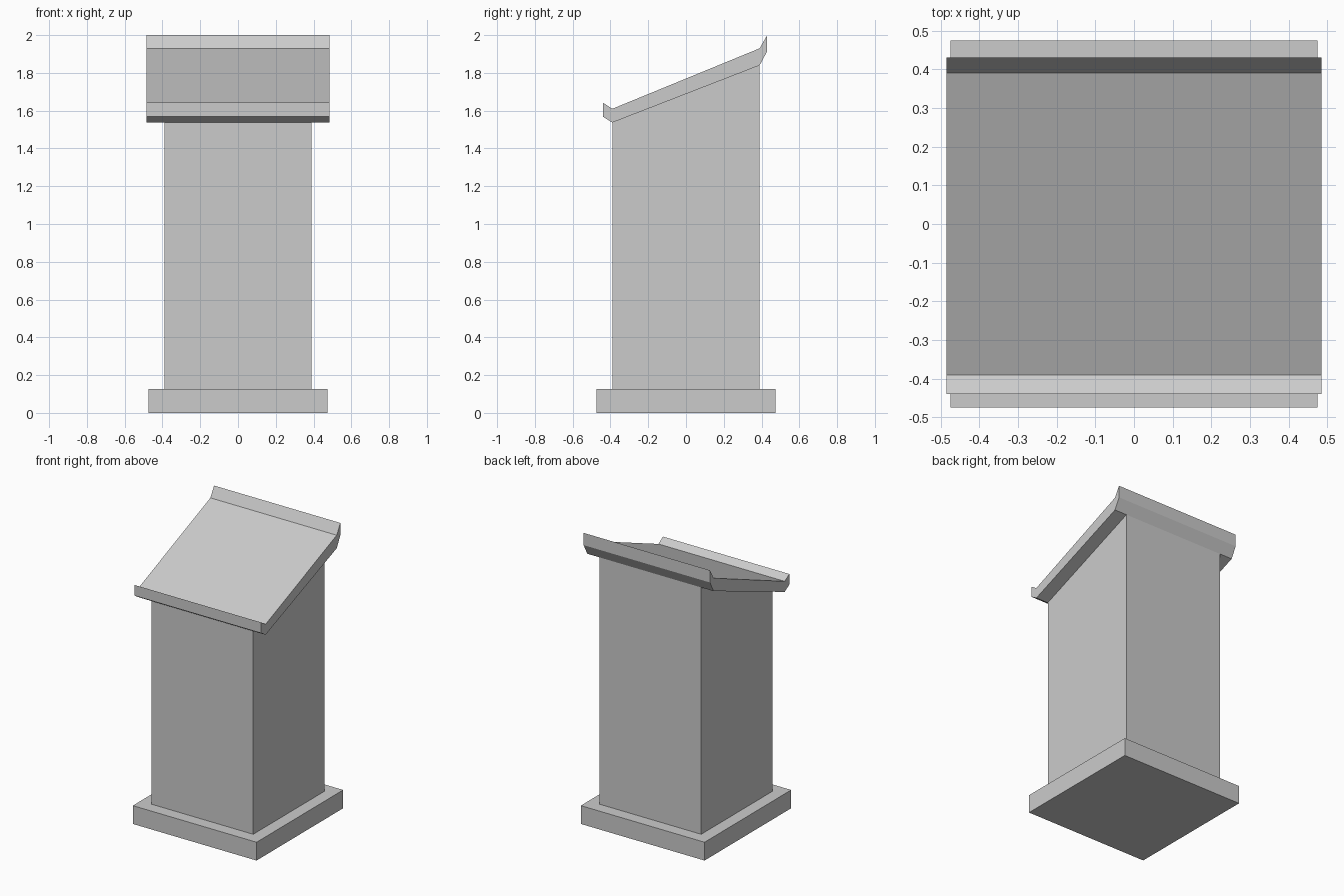
import bpy

cube = bpy.data.objects.get("Cube")
if cube:
    bpy.data.objects.remove(cube, do_unlink=True)

# Single plain grey material
grey = bpy.data.materials.new("plain_grey")
grey.use_nodes = True
color = (0.6, 0.6, 0.6, 1)
grey.diffuse_color = color
grey.node_tree.nodes["Principled BSDF"].inputs["Base Color"].default_value = color


def extrude_profile(name, profile, half_width):
    """Closed prism from a side profile of (y, z) points, listed clockwise."""
    n = len(profile)
    verts = [(x, y, z) for x in (-half_width, half_width) for y, z in profile]
    faces = [tuple(range(n)), tuple(reversed(range(n, 2 * n)))]
    for i in range(n):
        j = (i + 1) % n
        faces.append((j, i, i + n, j + n))
    mesh = bpy.data.meshes.new(name)
    mesh.from_pydata(verts, [], faces)
    mesh.materials.append(grey)
    mesh.update()
    obj = bpy.data.objects.new(name, mesh)
    bpy.context.collection.objects.link(obj)
    return obj


BASE, COLUMN, DESK = 0.475, 0.39, 0.485
BASE_TOP = 0.127

# Square plinth
extrude_profile("base", [(-BASE, 0), (-BASE, BASE_TOP),
                         (BASE, BASE_TOP), (BASE, 0)], BASE)

# Square column cut to the slope of the desk
extrude_profile("column", [(-COLUMN, BASE_TOP), (-COLUMN, 1.537),
                           (COLUMN, 1.84), (COLUMN, BASE_TOP)], COLUMN)

# Sloping reading desk with upturned front and back lips
upper = [(-0.44, 1.642), (-0.39, 1.61), (0.39, 1.93), (0.43, 2.0)]
lower = [(0.43, 1.915), (0.39, 1.84), (-0.39, 1.537), (-0.44, 1.568)]
extrude_profile("desk_top", upper + lower, DESK)
